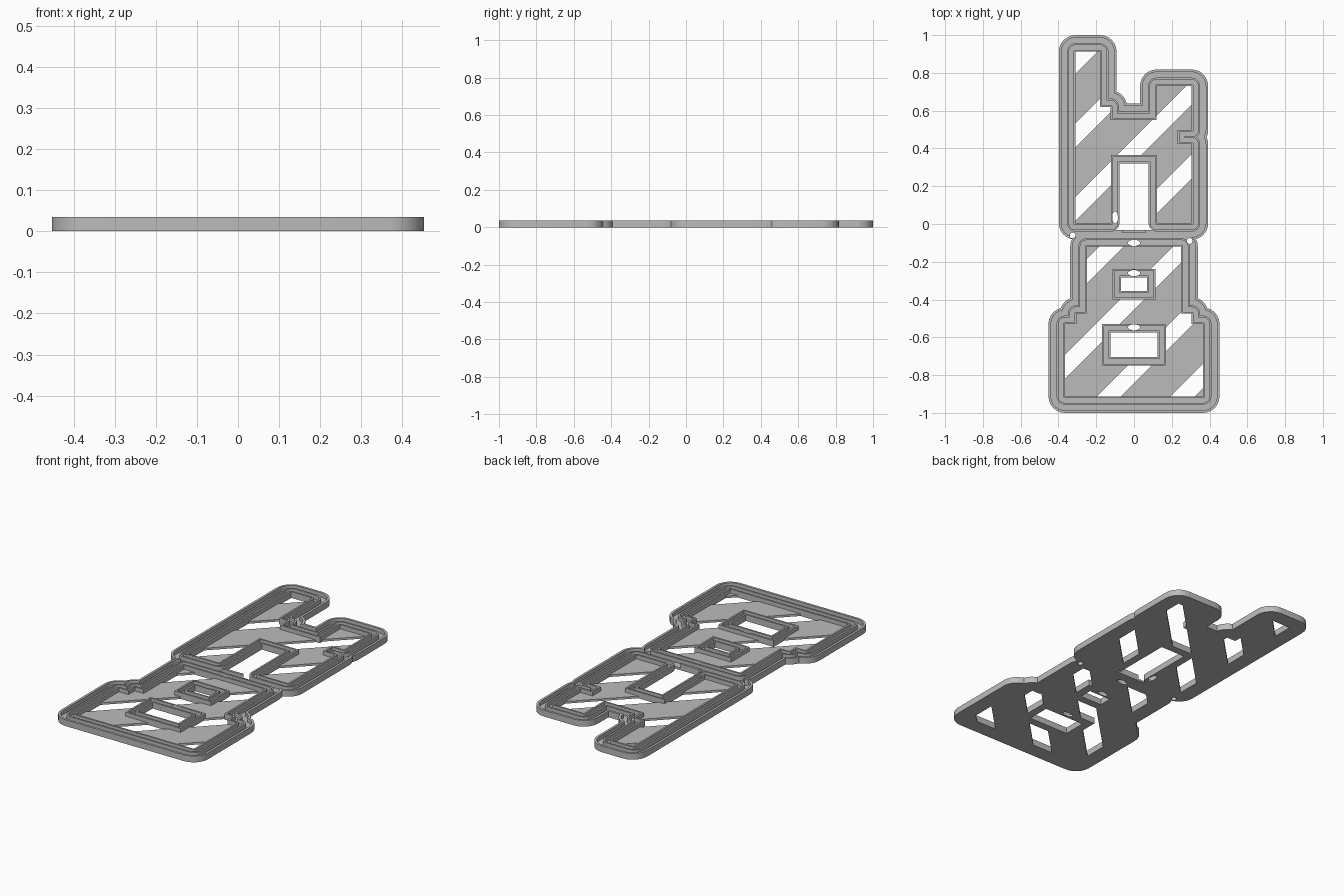
import bpy, bmesh
from math import pi, cos, sin, atan2

cube = bpy.data.objects.get("Cube")
if cube:
    bpy.data.objects.remove(cube)

HEIGHT, FLOOR = 0.035, 0.012
ABOVE, BELOW = 0.1, -0.1

grey = bpy.data.materials.new("light_grey")
grey.use_nodes = True
grey.diffuse_color = (0.5, 0.5, 0.5, 1)
grey.node_tree.nodes["Principled BSDF"].inputs["Base Color"].default_value = grey.diffuse_color


def prism(points, z0, z1, name="helper"):
    """Upright solid over a flat outline."""
    bm = bmesh.new()
    face = bm.faces.new([bm.verts.new((x, y, z0)) for x, y in points])
    extruded = bmesh.ops.extrude_face_region(bm, geom=[face], use_keep_orig=True)
    for v in extruded["geom"]:
        if isinstance(v, bmesh.types.BMVert):
            v.co.z = z1
    bmesh.ops.recalc_face_normals(bm, faces=bm.faces)
    bmesh.ops.triangulate(bm, faces=bm.faces)
    mesh = bpy.data.meshes.new(name)
    bm.to_mesh(mesh)
    bm.free()
    obj = bpy.data.objects.new(name, mesh)
    bpy.context.collection.objects.link(obj)
    return obj


def combine(target, tool, operation):
    """Boolean the tool into the target and discard the tool."""
    mod = target.modifiers.new("combine", 'BOOLEAN')
    mod.operation, mod.solver, mod.object = operation, 'MANIFOLD', tool
    bpy.context.view_layer.objects.active = target
    bpy.ops.object.modifier_apply(modifier=mod.name)
    bpy.data.objects.remove(tool)


def rectangle(x0, x1, y0, y1, inset=0):
    x0, x1, y0, y1 = x0 + inset, x1 - inset, y0 + inset, y1 - inset
    return [(x0, y0), (x1, y0), (x1, y1), (x0, y1)]


def ellipse(cx, cy, rx, ry, n=24):
    return [(cx + rx * cos(2 * pi * i / n), cy + ry * sin(2 * pi * i / n)) for i in range(n)]


def capsule(p, q, r, n=12):
    a = atan2(q[1] - p[1], q[0] - p[0])
    pts = []
    for centre, start in ((q, a - pi / 2), (p, a + pi / 2)):
        pts += [(centre[0] + r * cos(start + pi * i / n),
                 centre[1] + r * sin(start + pi * i / n)) for i in range(n + 1)]
    return pts


def grown(outlines, r, z0, z1, name="helper"):
    """Outlines enlarged by r with round corners."""
    solid = prism(outlines[0], z0, z1, name)
    for outline in outlines[1:]:
        combine(solid, prism(outline, z0, z1), 'UNION')
    if r:
        for outline in outlines:
            for p, q in zip(outline, outline[1:] + outline[:1]):
                combine(solid, prism(capsule(p, q, r), z0, z1), 'UNION')
    return solid


# Sharp inner outlines of the two halves
upper = [(-.31, .912), (-.18, .912), (-.18, .62), (-.125, .62), (-.125, .55), (.12, .55),
         (.12, .73), (.305, .73), (.305, .497), (.23, .497), (.23, .423), (.305, .423),
         (.305, .005), (.122, .005), (.122, .365), (-.122, .365), (-.122, .005), (-.31, .005)]
half = [(.25, -.12), (.25, -.475), (.305, -.475), (.305, -.53), (.365, -.53), (.365, -.912)]
lower = half + [(-x, y) for x, y in reversed(half)]
both = [upper, lower]
windows = [(-.17, .17, -.75, -.53), (-.113, .113, -.40, -.237)]

# Outer wall, then nested channels and walls
tray = grown(both, .088, 0, HEIGHT, "sign_tray")
for offset, solid in ((.075, False), (.045, True), (.035, False), (.01, True), (0, False)):
    if solid:
        combine(tray, grown(both, offset, 0, HEIGHT), 'UNION')
    else:
        combine(tray, grown(both, offset, FLOOR, ABOVE), 'DIFFERENCE')

# Window frames: two thin walls with a channel between
for w in windows:
    combine(tray, prism(rectangle(*w), 0, HEIGHT), 'UNION')
    combine(tray, prism(rectangle(*w, .01), FLOOR, ABOVE), 'DIFFERENCE')
    combine(tray, prism(rectangle(*w, .035), 0, HEIGHT), 'UNION')
    combine(tray, prism(rectangle(*w, .045), BELOW, ABOVE), 'DIFFERENCE')

# Doorway between the legs of the upper half
door = prism(rectangle(-.122, .122, -.04, .365), BELOW, ABOVE)
combine(door, grown([upper], .045, 2 * BELOW, 2 * ABOVE), 'DIFFERENCE')
combine(door, grown([lower], .088, 2 * BELOW, 2 * ABOVE), 'DIFFERENCE')
combine(tray, door, 'DIFFERENCE')

# Diagonal slots through the floor
slots = grown(both, 0, BELOW, ABOVE)
for w in windows:
    combine(slots, prism(rectangle(*w), 2 * BELOW, 2 * ABOVE), 'DIFFERENCE')
PITCH, HALF_WIDTH = .39, .064
for k in range(-4, 4):
    lo, hi = k * PITCH + HALF_WIDTH, (k + 1) * PITCH - HALF_WIDTH
    bar = [(x, x - c) for x, c in ((-2, lo), (2, lo), (2, hi), (-2, hi))]
    combine(slots, prism(bar, 2 * BELOW, 2 * ABOVE), 'DIFFERENCE')
combine(tray, slots, 'DIFFERENCE')

# Cable holes
for hole in ((-.10, .035, .015, .032), (0, -.10, .032, .016), (0, -.26, .032, .016),
             (0, -.547, .032, .016), (-.325, -.06, .015, .015), (.295, -.09, .015, .015)):
    combine(tray, prism(ellipse(*hole), BELOW, ABOVE), 'DIFFERENCE')

# Finish: one colour, flat tops and smooth round corners
tray.data.materials.clear()
tray.data.materials.append(grey)
bpy.ops.object.select_all(action='DESELECT')
tray.select_set(True)
bpy.context.view_layer.objects.active = tray
bpy.ops.object.shade_smooth_by_angle(angle=pi / 6)
